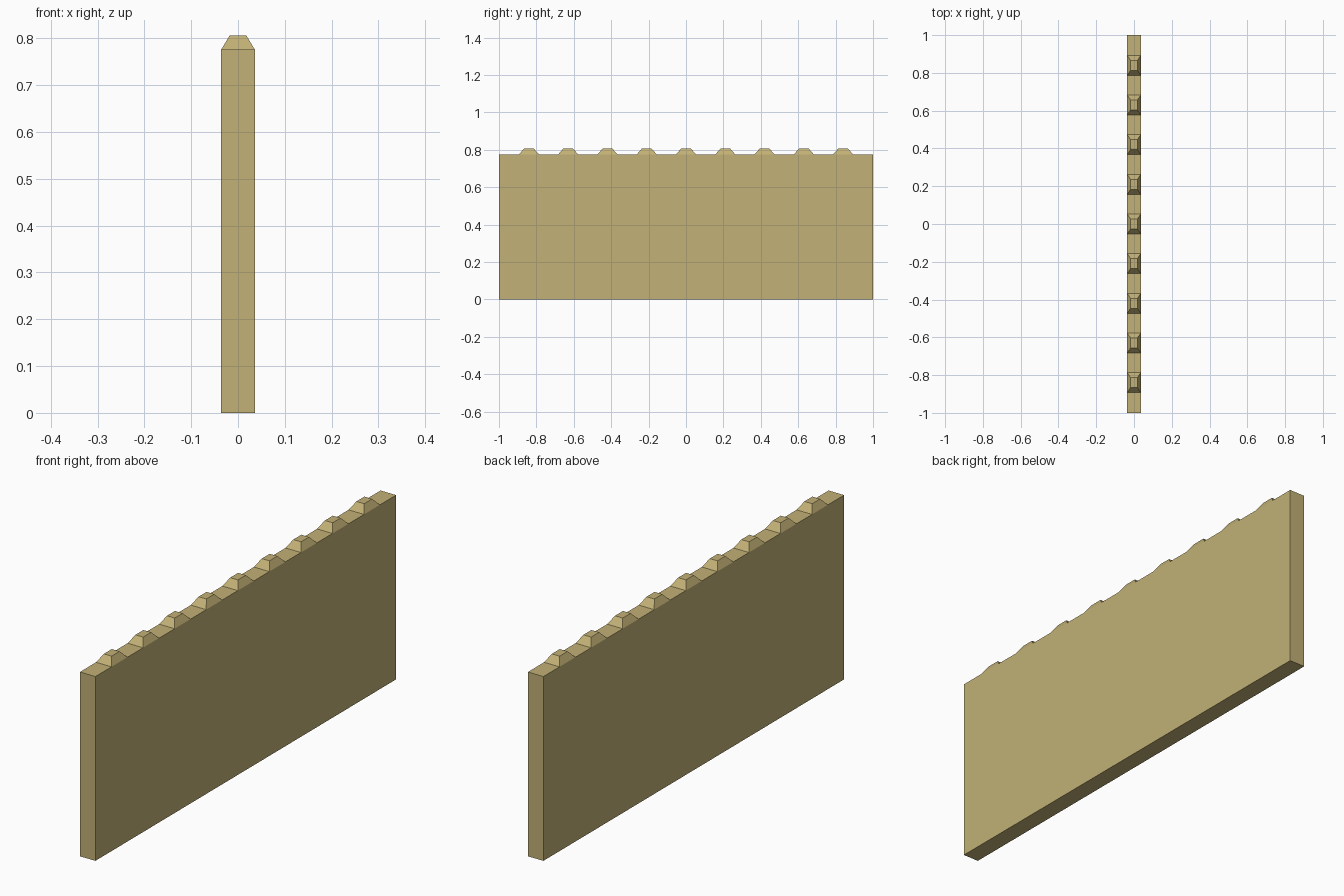
import bpy, bmesh

if "Cube" in bpy.data.objects:
    bpy.data.objects.remove(bpy.data.objects["Cube"])

WALL_X, WALL_Y, WALL_Z = 0.036, 1.0, 0.776   # half width, half length, height
STUD_Y, STUD_TOP, PITCH, COUNT = 0.053, 0.806, 0.21, 9

mat = bpy.data.materials.new("tan")
mat.diffuse_color = (0.54, 0.44, 0.18, 1)
mat.use_nodes = True
mat.node_tree.nodes["Principled BSDF"].inputs["Base Color"].default_value = mat.diffuse_color


def tapered_block(name, hx, hy, z0, z1, y=0.0, taper=1.0):
    """Box with half sizes hx, hy whose top face is scaled by taper."""
    bm = bmesh.new()
    bmesh.ops.create_cube(bm, size=2)
    for v in bm.verts:
        top = v.co.z > 0
        s = taper if top else 1.0
        v.co = (v.co.x * hx * s, v.co.y * hy * s, z1 - z0 if top else 0)
    mesh = bpy.data.meshes.new(name)
    bm.to_mesh(mesh)
    bm.free()
    mesh.materials.append(mat)
    obj = bpy.data.objects.new(name, mesh)
    obj.location = (0, y, z0)
    bpy.context.collection.objects.link(obj)
    return obj


# Wall slab
tapered_block("wall", WALL_X, WALL_Y, 0, WALL_Z)

# Row of tapered studs along the top edge
for i in range(COUNT):
    y = (i - (COUNT - 1) / 2) * PITCH
    tapered_block(f"top_stud_{i + 1}", WALL_X, STUD_Y, WALL_Z, STUD_TOP, y, 0.5)
